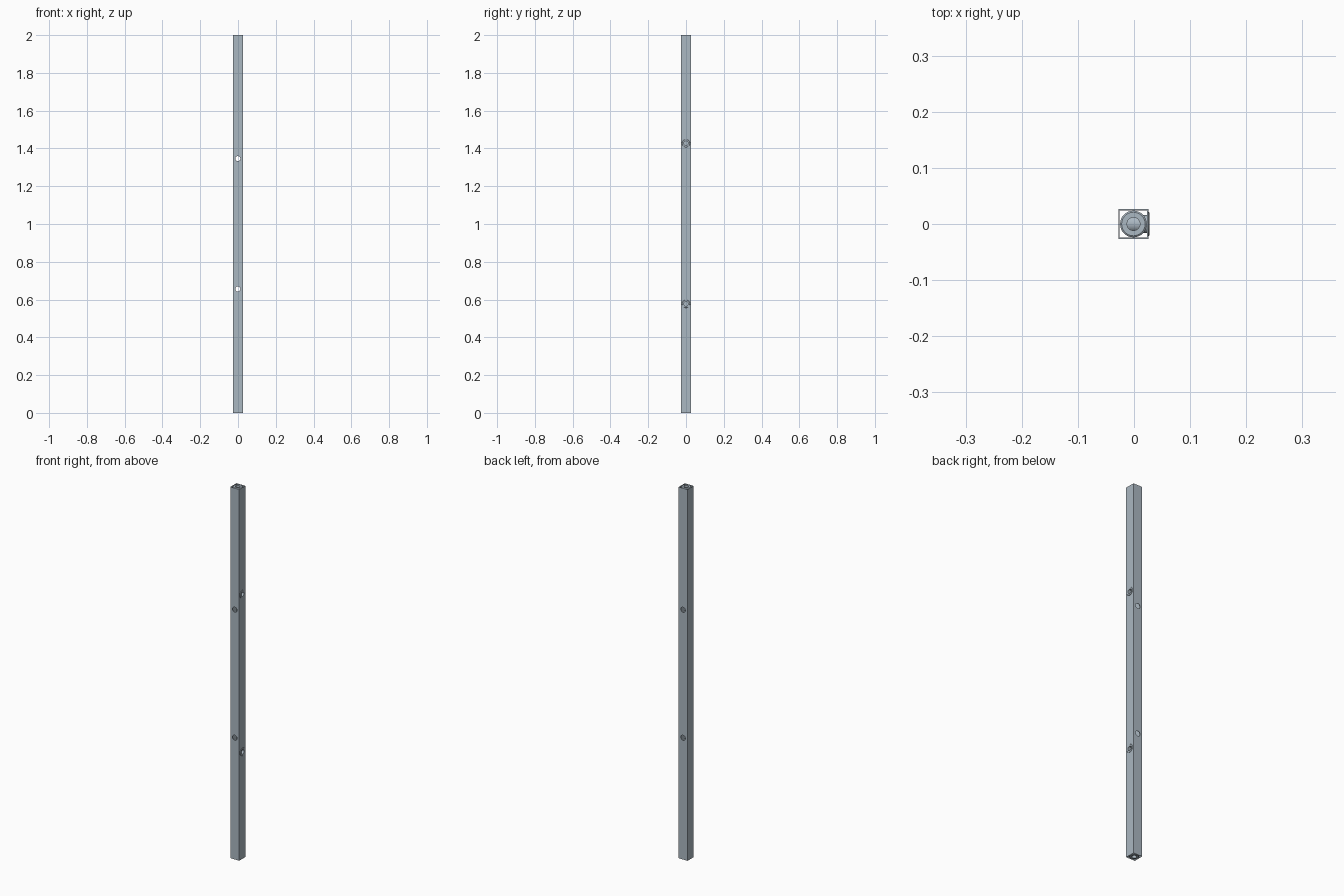
import bpy, bmesh
from math import pi, cos, sin
from mathutils import Matrix

if "Cube" in bpy.data.objects:
    bpy.data.objects.remove(bpy.data.objects["Cube"])

HALF = 0.0265     # half width of the square tube
WALL = 0.002
CX = -0.001       # tube shifted so the nut flanges keep the whole centred
LENGTH = 2.0

# Blue-grey steel
steel = bpy.data.materials.new("steel")
steel.diffuse_color = (0.41, 0.48, 0.54, 1)
steel.use_nodes = True
steel.node_tree.nodes["Principled BSDF"].inputs["Base Color"].default_value = steel.diffuse_color


def make_object(name, bm):
    mesh = bpy.data.meshes.new(name)
    bmesh.ops.recalc_face_normals(bm, faces=bm.faces)
    bm.to_mesh(mesh)
    bm.free()
    mesh.materials.append(steel)
    obj = bpy.data.objects.new(name, mesh)
    bpy.context.collection.objects.link(obj)
    return obj


def smooth(obj):
    bpy.ops.object.select_all(action='DESELECT')
    obj.select_set(True)
    bpy.context.view_layer.objects.active = obj
    bpy.ops.object.shade_smooth_by_angle(angle=0.6)


def square_tube():
    bm = bmesh.new()
    rings = []
    for h in (HALF, HALF - WALL):
        for z in (0, LENGTH):
            rings.append([bm.verts.new((CX + sx * h, sy * h, z))
                          for sx, sy in ((-1, -1), (1, -1), (1, 1), (-1, 1))])
    ob, ot, ib, it = rings
    for a, b in ((ob, ot), (ot, it), (it, ib), (ib, ob)):
        for i in range(4):
            j = (i + 1) % 4
            bm.faces.new((a[i], a[j], b[j], b[i]))
    return make_object("square_tube", bm)


def cylinder_cutter(name, radius, depth, matrix):
    bm = bmesh.new()
    bmesh.ops.create_cone(bm, cap_ends=True, segments=32, radius1=radius,
                          radius2=radius, depth=depth, matrix=matrix)
    obj = make_object(name, bm)
    obj.hide_render = True
    obj.hide_set(True)
    return obj


def lathe(name, profile, matrix, steps=32):
    # closed (radius, z) profile spun around z, then placed
    bm = bmesh.new()
    rings = [[bm.verts.new((r * cos(2 * pi * k / steps), r * sin(2 * pi * k / steps), z))
              for r, z in profile] for k in range(steps)]
    n = len(profile)
    for k in range(steps):
        a, b = rings[k], rings[(k + 1) % steps]
        for i in range(n):
            j = (i + 1) % n
            bm.faces.new((a[i], b[i], b[j], a[j]))
    bm.transform(matrix)
    obj = make_object(name, bm)
    smooth(obj)
    return obj


def cut(obj, cutter):
    mod = obj.modifiers.new(cutter.name, 'BOOLEAN')
    mod.operation = 'DIFFERENCE'
    mod.solver = 'EXACT'
    mod.object = cutter


tube = square_tube()
to_y = Matrix.Rotation(pi / 2, 4, 'X')
to_x = Matrix.Rotation(pi / 2, 4, 'Y')

# Through holes, front to back
for label, z in (("lower", 0.656), ("upper", 1.346)):
    cut(tube, cylinder_cutter(label + "_hole_cutter", 0.0135, 0.2,
                              Matrix.Translation((CX, 0, z)) @ to_y))

# Flanged threaded inserts in the right face
side_profile = [(0.0115, 0.002), (0.020, 0.002), (0.021, 0.001), (0.021, 0),
                (0.016, 0), (0.016, -0.044), (0.0115, -0.044)]
for label, z in (("lower", 0.577), ("upper", 1.427)):
    cut(tube, cylinder_cutter(label + "_insert_cutter", 0.0158, 0.02,
                              Matrix.Translation((CX + HALF, 0, z)) @ to_x))
    lathe(label + "_side_insert", side_profile,
          Matrix.Translation((CX + HALF, 0, z)) @ to_x)

# Round threaded inserts inside both ends
end_profile = [(0.0115, 0), (0.021, 0), (0.0238, -0.002), (0.0238, -0.006),
               (0.019, -0.006), (0.019, -0.05), (0.0115, -0.05)]
lathe("top_insert", end_profile, Matrix.Translation((CX, 0, LENGTH)))
lathe("bottom_insert", end_profile, Matrix.Translation((CX, 0, 0)) @ Matrix.Rotation(pi, 4, 'X'))
